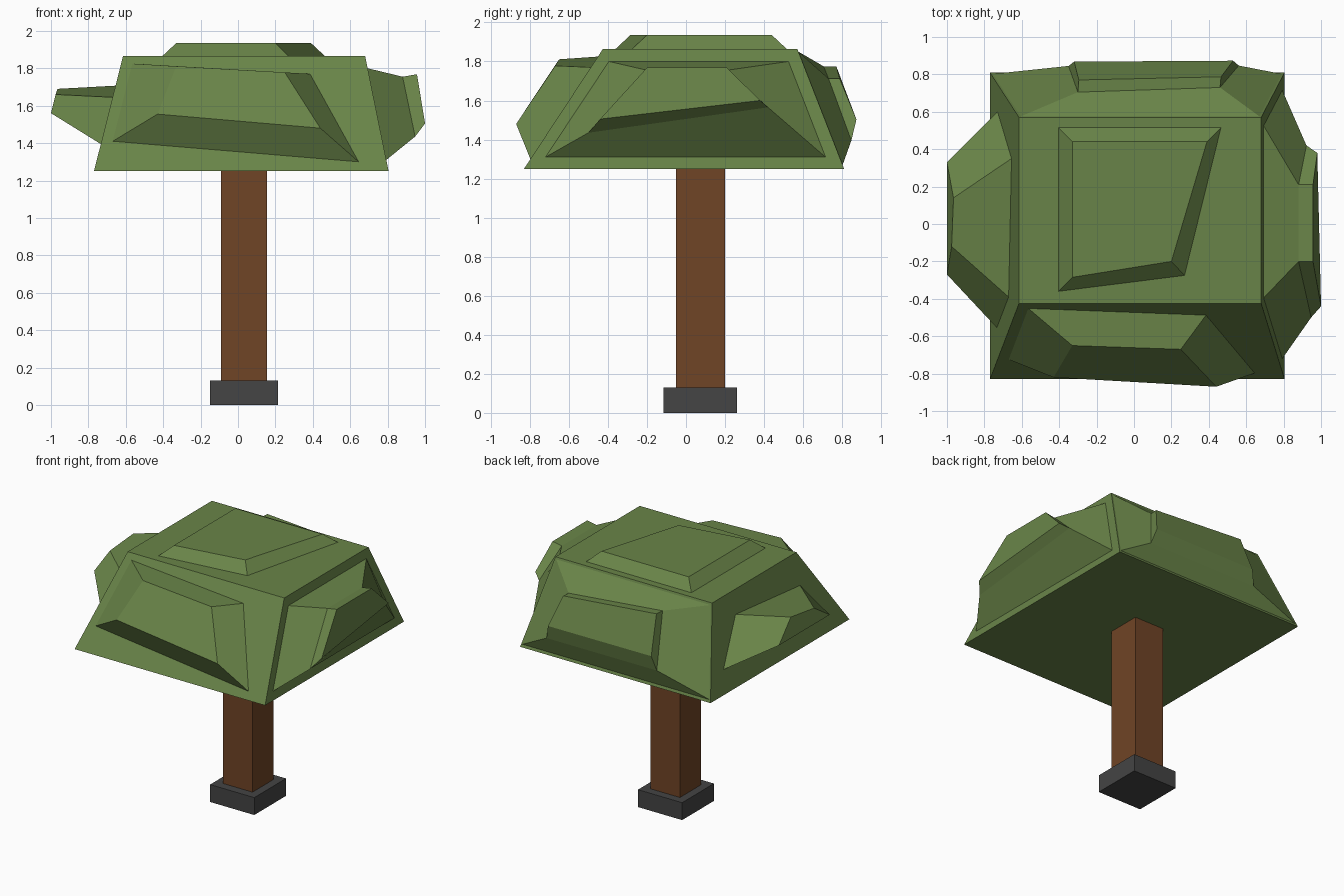
import bpy, bmesh

if "Cube" in bpy.data.objects:
    bpy.data.objects.remove(bpy.data.objects["Cube"])


def material(name, rgb):
    m = bpy.data.materials.new(name)
    m.diffuse_color = (*rgb, 1)
    m.use_nodes = True
    m.node_tree.nodes["Principled BSDF"].inputs["Base Color"].default_value = m.diffuse_color
    return m


LEAF = material("leaf green", (0.141, 0.231, 0.065))
BARK = material("bark brown", (0.162, 0.058, 0.019))
STONE = material("dark grey", (0.058, 0.058, 0.058))


def loft(name, rings, mat):
    """Closed flat-shaded solid through a stack of four-point rings."""
    bm = bmesh.new()
    loops = [[bm.verts.new(p) for p in ring] for ring in rings]
    for a, b in zip(loops, loops[1:]):
        for i in range(4):
            j = (i + 1) % 4
            bm.faces.new((a[i], a[j], b[j], b[i]))
    bm.faces.new(loops[0][::-1])
    bm.faces.new(loops[-1])
    bmesh.ops.recalc_face_normals(bm, faces=bm.faces)
    me = bpy.data.meshes.new(name)
    bm.to_mesh(me)
    bm.free()
    me.materials.append(mat)
    ob = bpy.data.objects.new(name, me)
    bpy.context.collection.objects.link(ob)
    return ob


def rect(x0, x1, y0, y1, z):
    return [(x0, y0, z), (x1, y0, z), (x1, y1, z), (x0, y1, z)]


# Base block and trunk
loft("base_block", [rect(-.15, .215, -.115, .26, 0), rect(-.15, .215, -.115, .26, .13)], STONE)
loft("trunk", [rect(-.09, .155, -.05, .2, .13), rect(-.09, .155, -.05, .2, 1.25)], BARK)

# Canopy: tapered block
Z0, Z1 = 1.25, 1.865
LOW = dict(left=-.77, right=.805, front=-.83, back=.81)
HIGH = dict(left=-.615, right=.68, front=-.425, back=.57)
loft("canopy", [rect(*LOW.values(), Z0), rect(*HIGH.values(), Z1)], LEAF)


def on_side(side, points):
    """Place (along, height) points on one sloping side of the canopy."""
    out = []
    for u, z in points:
        t = (z - Z0) / (Z1 - Z0)
        d = LOW[side] + (HIGH[side] - LOW[side]) * t
        out.append((d, u, z) if side in ("left", "right") else (u, d, z))
    return out


# Leaf clump on top
loft("top_clump", [
    [(-.405, .515, Z1), (.465, .515, Z1), (.27, -.275, Z1), (-.405, -.36, Z1)],
    [(-.33, .44, 1.935), (.39, .44, 1.935), (.2, -.2, 1.935), (-.33, -.285, 1.935)]], LEAF)

# Leaf clumps on the four sides
loft("front_clump", [
    on_side("front", [(-.565, 1.825), (.385, 1.77), (.645, 1.3), (-.67, 1.41)]),
    [(-.33, -.65, 1.811), (.25, -.67, 1.778), (.44, -.87, 1.48), (-.43, -.82, 1.555)]], LEAF)

loft("left_clump", [
    on_side("left", [(.35, 1.707), (-.39, 1.645), (-.555, 1.395), (.6, 1.41)]),
    [(-.965, .14, 1.69), (-.975, -.12, 1.66), (-1, -.27, 1.56), (-1, .33, 1.56)]], LEAF)

loft("right_clump", [
    on_side("right", [(-.395, 1.8), (.525, 1.8), (.715, 1.31), (-.72, 1.31)]),
    [(.88, -.2, 1.755), (.88, .21, 1.755), (.922, .42, 1.565), (.947, -.5, 1.435)],
    [(.957, -.2, 1.768), (.957, .21, 1.768), (.98, .38, 1.6), (1, -.44, 1.505)]], LEAF)

loft("back_clump", [
    on_side("back", [(-.605, 1.85), (.67, 1.85), (.79, 1.27), (-.755, 1.27)]),
    [(-.3, .705, 1.775), (.46, .73, 1.713), (.56, .847, 1.395), (-.35, .845, 1.395)],
    [(-.295, .77, 1.775), (.465, .787, 1.713), (.53, .873, 1.503), (-.32, .868, 1.503)]], LEAF)
